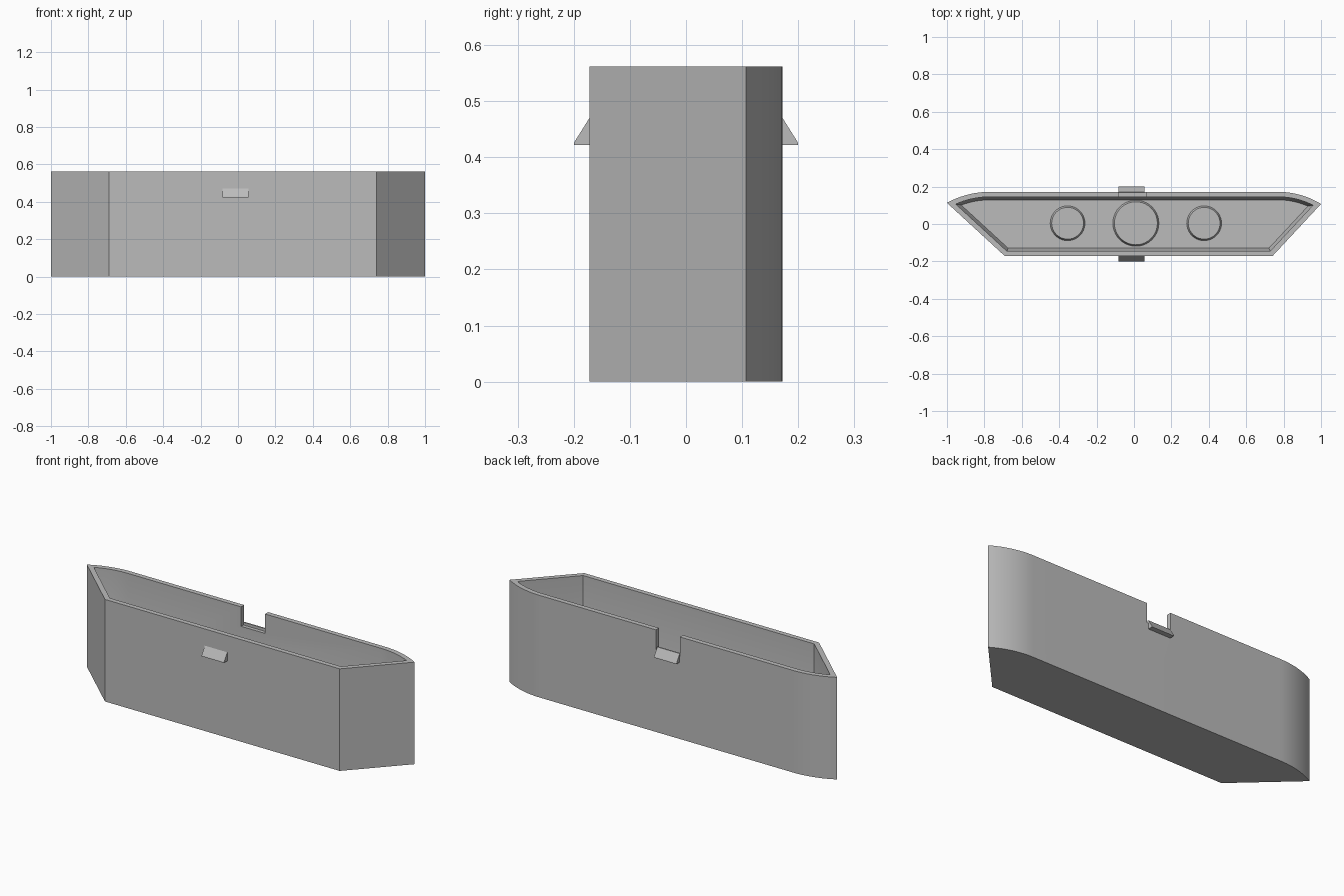
import bpy, bmesh, math
from mathutils import Vector

if "Cube" in bpy.data.objects:
    bpy.data.objects.remove(bpy.data.objects["Cube"])

HEIGHT = 0.562
FLOOR = 0.03

grey = bpy.data.materials.new("plain grey")
grey.diffuse_color = (0.5, 0.5, 0.5, 1)
grey.use_nodes = True
grey.node_tree.nodes["Principled BSDF"].inputs["Base Color"].default_value = grey.diffuse_color


def finish(name, bm, smooth=True):
    bmesh.ops.recalc_face_normals(bm, faces=bm.faces)
    me = bpy.data.meshes.new(name)
    bm.to_mesh(me)
    bm.free()
    ob = bpy.data.objects.new(name, me)
    bpy.context.collection.objects.link(ob)
    me.materials.append(grey)
    if smooth:
        bpy.ops.object.select_all(action='DESELECT')
        ob.select_set(True)
        bpy.context.view_layer.objects.active = ob
        bpy.ops.object.shade_smooth_by_angle(angle=math.radians(30))
    return ob


def corner_arc(x0, x1, y1, steps=12):
    """Arc tangent to the back wall at x0, ending at (x1, y1)."""
    dx, dy = abs(x1 - x0), 0.172 - y1
    r = (dx * dx + dy * dy) / (2 * dy)
    end = math.asin(dx / r)
    s = 1 if x1 > x0 else -1
    return [Vector((x0 + s * r * math.sin(end * i / steps),
                    0.172 - r * (1 - math.cos(end * i / steps))))
            for i in range(steps + 1)]


def inset(pts, d):
    """Mitred inward offset of a counter-clockwise outline."""
    out = []
    for i, p in enumerate(pts):
        a = (p - pts[i - 1]).normalized()
        b = (pts[(i + 1) % len(pts)] - p).normalized()
        na, nb = Vector((-a.y, a.x)), Vector((-b.y, b.x))
        out.append(p + (na + nb) * d / (1 + na.dot(nb)))
    return out


# Open tray: straight front, slanted ends, rounded back corners
outline = [Vector((-0.69, -0.172)), Vector((0.74, -0.172))]
outline += corner_arc(0.77, 1.0, 0.107)[::-1]
outline += corner_arc(-0.77, -1.0, 0.113)
bm = bmesh.new()
rings = []
for d, z in ((0, 0), (0, HEIGHT), (0.027, HEIGHT), (0.027, 0.08), (0.043, FLOOR)):
    rings.append([bm.verts.new((p.x, p.y, z)) for p in inset(outline, d)])
n = len(outline)
for low, high in zip(rings, rings[1:]):
    for i in range(n):
        j = (i + 1) % n
        bm.faces.new((low[i], low[j], high[j], high[i]))
bm.faces.new(rings[0][::-1])
bm.faces.new(rings[-1])
tray = finish("tray", bm, smooth=False)

# Notch through the back rim
bm = bmesh.new()
bmesh.ops.create_cube(bm, size=1)
for v in bm.verts:
    v.co = Vector((-0.01 + v.co.x * 0.146, 0.16 + v.co.y * 0.1, 0.555 + v.co.z * 0.2))
cutter = finish("notch_cutter", bm, smooth=False)
cutter.hide_render = True
cutter.hide_viewport = True
cut = tray.modifiers.new("notch", 'BOOLEAN')
cut.object = cutter
cut.operation = 'DIFFERENCE'
cut.solver = 'EXACT'
bpy.context.view_layer.objects.active = tray
tray.select_set(True)
bpy.ops.object.modifier_apply(modifier="notch")
bpy.ops.object.shade_smooth_by_angle(angle=math.radians(30))

# Wedge clips on the front and back
for name, s in (("front_clip", -1), ("back_clip", 1)):
    section = [(0.165, 0.422), (0.2, 0.422), (0.199, 0.427), (0.172, 0.47), (0.165, 0.47)]
    bm = bmesh.new()
    ends = [[bm.verts.new((x, s * y, z)) for y, z in section] for x in (-0.082, 0.055)]
    for e in ends:
        bm.faces.new(e)
    for i in range(5):
        j = (i + 1) % 5
        bm.faces.new((ends[0][i], ends[0][j], ends[1][j], ends[1][i]))
    finish(name, bm, smooth=False)

# Low round bosses on the tray floor
for name, x, r in (("left_boss", -0.355, 0.085), ("middle_boss", 0.01, 0.115),
                   ("right_boss", 0.375, 0.085)):
    bm = bmesh.new()
    bmesh.ops.create_cone(bm, cap_ends=True, segments=40, radius1=r + 0.01,
                          radius2=r, depth=0.025)
    bmesh.ops.translate(bm, verts=bm.verts, vec=(x, 0.004, FLOOR + 0.0075))
    finish(name, bm)
